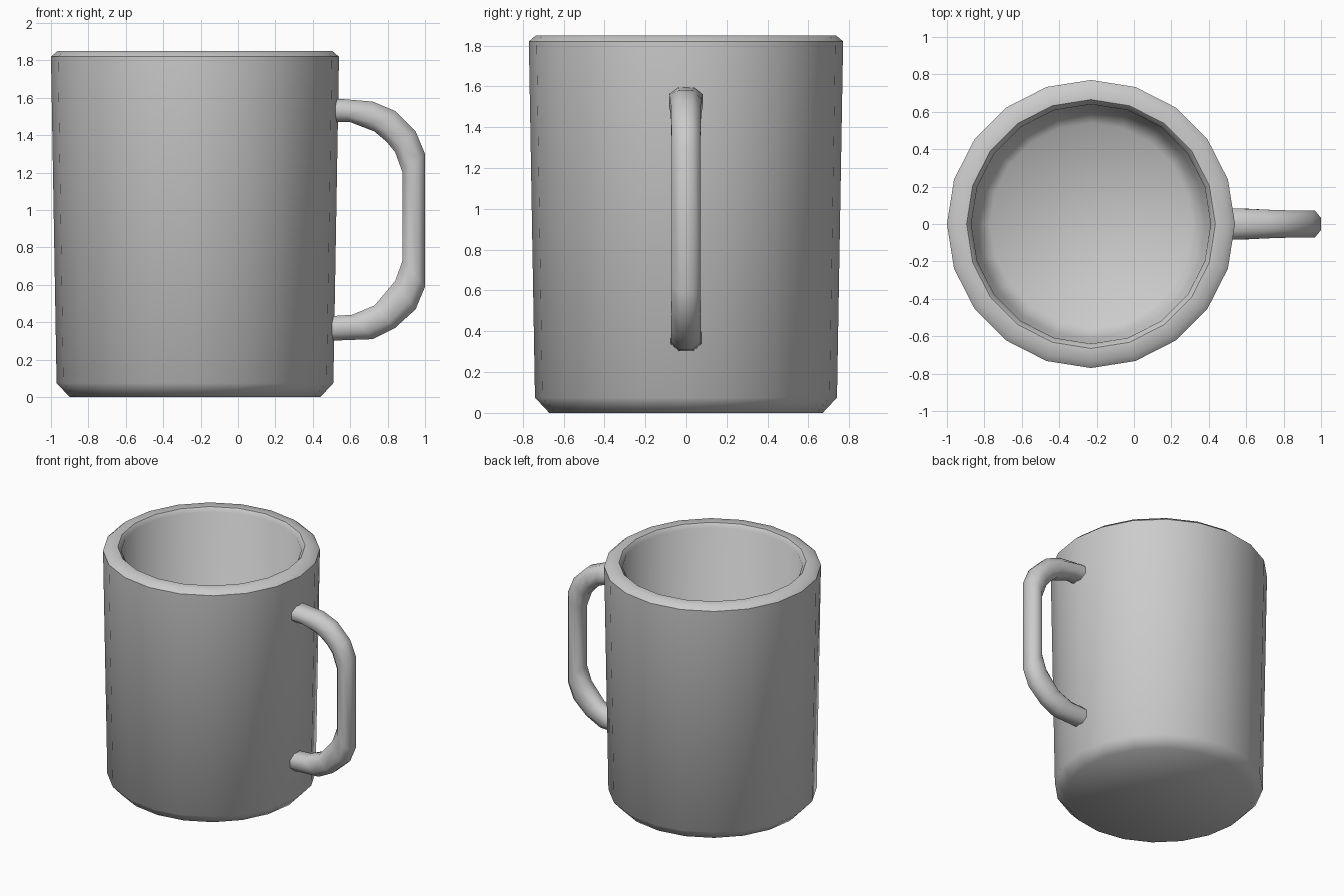
import bpy, bmesh, math
from mathutils import Vector

if "Cube" in bpy.data.objects:
    bpy.data.objects.remove(bpy.data.objects["Cube"])

CX, SIDES = -0.23, 20


def finish(name, bm, angle):
    bmesh.ops.recalc_face_normals(bm, faces=bm.faces)
    mesh = bpy.data.meshes.new(name)
    bm.to_mesh(mesh)
    bm.free()
    obj = bpy.data.objects.new(name, mesh)
    bpy.context.collection.objects.link(obj)
    bpy.ops.object.select_all(action='DESELECT')
    obj.select_set(True)
    bpy.context.view_layer.objects.active = obj
    bpy.ops.object.shade_smooth_by_angle(angle=math.radians(angle))
    return obj


def loft(bm, rings):
    """Skin consecutive closed rings and cap both ends."""
    loops = [[bm.verts.new(p) for p in ring] for ring in rings]
    n = len(loops[0])
    for a, b in zip(loops, loops[1:]):
        for i in range(n):
            j = (i + 1) % n
            bm.faces.new((a[i], a[j], b[j], b[i]))
    bm.faces.new(loops[0])
    bm.faces.new(loops[-1])


def circle(r, z):
    return [(CX + r * math.cos(t), r * math.sin(t), z)
            for t in (2 * math.pi * i / SIDES for i in range(SIDES))]


# Cup: outside wall, bevelled rim, inside wall and floor
profile = [(0.67, 0), (0.74, 0.075), (0.77, 1.82), (0.735, 1.85),
           (0.665, 1.85), (0.64, 1.82), (0.615, 0.17), (0.54, 0.10)]
bm = bmesh.new()
loft(bm, [circle(r, z) for r, z in profile])
finish("cup", bm, 50)

# Handle: octagonal tube, each section given by outer and inner (x, z), half width
sections = [
    ((0.47, 1.595), (0.47, 1.470), 0.085),
    ((0.54, 1.595), (0.60, 1.470), 0.083),
    ((0.72, 1.580), (0.73, 1.420), 0.076),
    ((0.84, 1.530), (0.795, 1.365), 0.073),
    ((0.95, 1.420), (0.84, 1.310), 0.072),
    ((1.00, 1.300), (0.88, 1.200), 0.072),
    ((1.00, 0.590), (0.88, 0.730), 0.072),
    ((0.95, 0.470), (0.84, 0.620), 0.072),
    ((0.84, 0.370), (0.73, 0.490), 0.073),
    ((0.72, 0.310), (0.61, 0.440), 0.074),
    ((0.45, 0.300), (0.45, 0.430), 0.075),
]
octagon = [(1, 0.45), (0.45, 1), (-0.45, 1), (-1, 0.45),
           (-1, -0.45), (-0.45, -1), (0.45, -1), (1, -0.45)]
rings = []
for (ox, oz), (ix, iz), w in sections:
    outer, inner = Vector((ox, 0, oz)), Vector((ix, 0, iz))
    mid, half = (outer + inner) / 2, (outer - inner) / 2
    rings.append([mid + half * u + Vector((0, w * v, 0)) for u, v in octagon])
bm = bmesh.new()
loft(bm, rings)
finish("handle", bm, 60)
